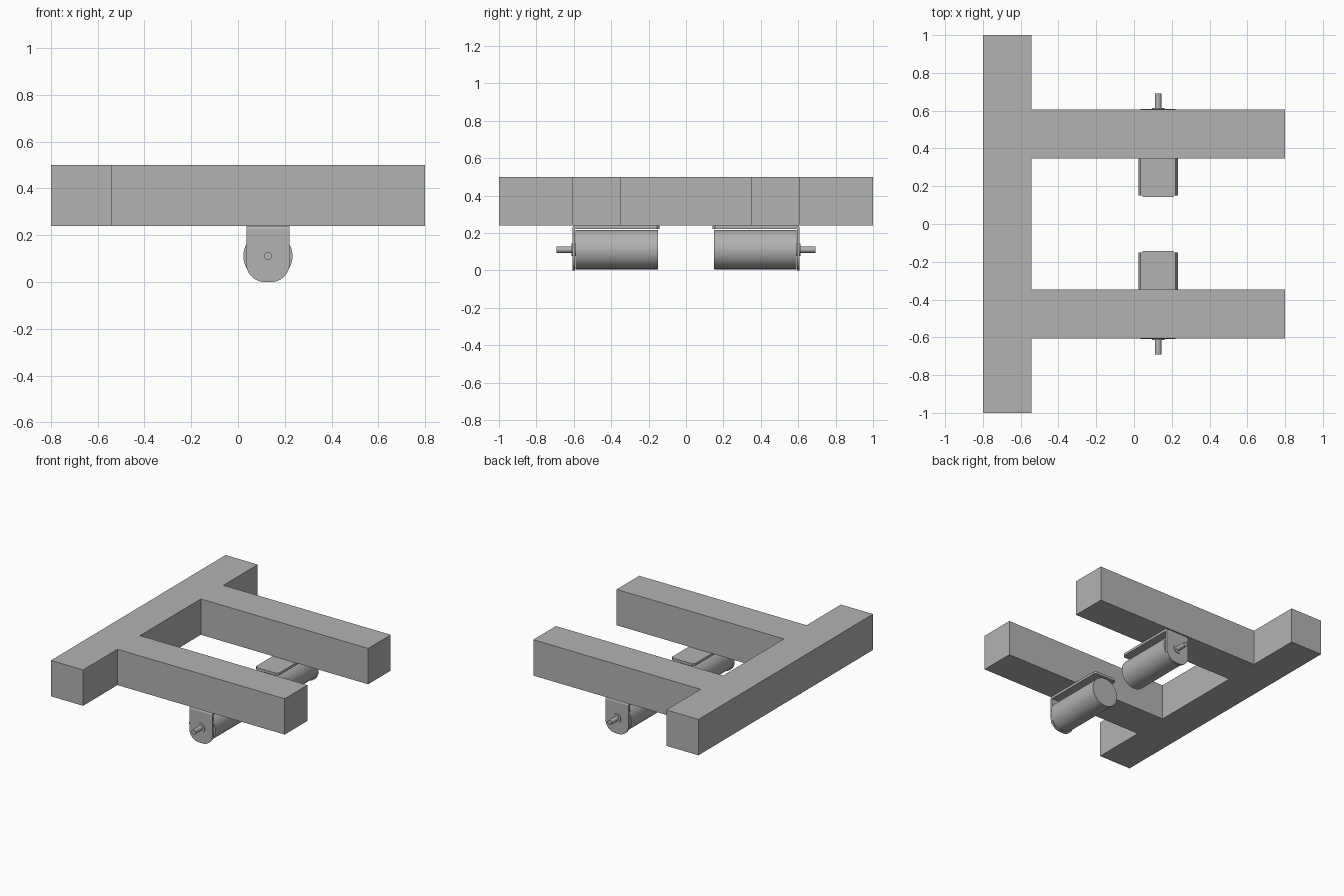
import bpy, bmesh, math

cube = bpy.data.objects.get("Cube")
if cube:
    bpy.data.objects.remove(cube)

grey = bpy.data.materials.new("plain_grey")
grey.use_nodes = True
grey.diffuse_color = (0.45, 0.45, 0.45, 1)
grey.node_tree.nodes["Principled BSDF"].inputs["Base Color"].default_value = (0.45, 0.45, 0.45, 1)

MOTOR_X, MOTOR_Z = 0.128, 0.111
HALF_W = 0.0925
BEAM_LOW, BEAM_TOP = 0.24, 0.5


def prism(name, outline, place, direction, smooth=False):
    """Extrude a 2D outline; place(u, v) gives the 3D start point."""
    bm = bmesh.new()
    face = bm.faces.new([bm.verts.new(place(u, v)) for u, v in outline])
    ext = bmesh.ops.extrude_face_region(bm, geom=[face])
    moved = [g for g in ext["geom"] if isinstance(g, bmesh.types.BMVert)]
    bmesh.ops.translate(bm, verts=moved, vec=direction)
    bmesh.ops.recalc_face_normals(bm, faces=bm.faces)
    mesh = bpy.data.meshes.new(name)
    bm.to_mesh(mesh)
    bm.free()
    obj = bpy.data.objects.new(name, mesh)
    bpy.context.collection.objects.link(obj)
    mesh.materials.append(grey)
    if smooth:
        bpy.ops.object.select_all(action="DESELECT")
        obj.select_set(True)
        bpy.context.view_layer.objects.active = obj
        bpy.ops.object.shade_smooth_by_angle(angle=math.radians(30))
    return obj


def arc(cx, cy, r, start, end, steps):
    return [(cx + r * math.cos(math.radians(start + (end - start) * i / steps)),
             cy + r * math.sin(math.radians(start + (end - start) * i / steps)))
            for i in range(steps + 1)]


def rod(name, radius, y0, y1, sides=48):
    circle = arc(MOTOR_X, MOTOR_Z, radius, 0, 360, sides)[:-1]
    return prism(name, circle, lambda u, v: (u, y0, v), (0, y1 - y0, 0), True)


# Frame: one long crossbeam with two arms, as a single outline
a, b = 0.348, 0.607
outline = [(-0.8, -1), (-0.542, -1), (-0.542, -b), (0.8, -b), (0.8, -a), (-0.542, -a),
           (-0.542, a), (0.8, a), (0.8, b), (-0.542, b), (-0.542, 1), (-0.8, 1)]
prism("frame", outline, lambda u, v: (u, v, BEAM_LOW), (0, 0, BEAM_TOP - BEAM_LOW))

# A motor hung on an L bracket beneath each arm
for side, s in (("front", -1), ("back", 1)):
    rod(side + "_motor_body", 0.105, s * 0.15, s * 0.592)
    rod(side + "_motor_collar", 0.033, s * 0.59, s * 0.613, 32)
    rod(side + "_motor_shaft", 0.017, s * 0.59, s * 0.692, 24)

    # Face plate with rounded lower corners
    r = 0.078
    lo, hi = MOTOR_X - HALF_W, MOTOR_X + HALF_W
    plate = (arc(lo + r, r, r, 180, 270, 12) + arc(hi - r, r, r, 270, 360, 12)
             + [(hi, 0.225), (lo, 0.225)])
    prism(side + "_bracket_face", plate, lambda u, v: (u, s * 0.593, v), (0, s * 0.015, 0), True)

    # Bend joining the face plate to the top plate
    bend = arc(0.593, 0.225, 0.015, 0, 90, 6) + [(0.593, 0.225)]
    prism(side + "_bracket_bend", bend, lambda u, v: (lo, s * u, v), (2 * HALF_W, 0, 0), True)

    # Top plate with clipped inner corners
    c = 0.014
    top = [(lo, 0.593), (hi, 0.593), (hi, 0.142 + c), (hi - c, 0.142),
           (lo + c, 0.142), (lo, 0.142 + c)]
    prism(side + "_bracket_top", top, lambda u, v: (u, s * v, 0.222), (0, 0, 0.018))
